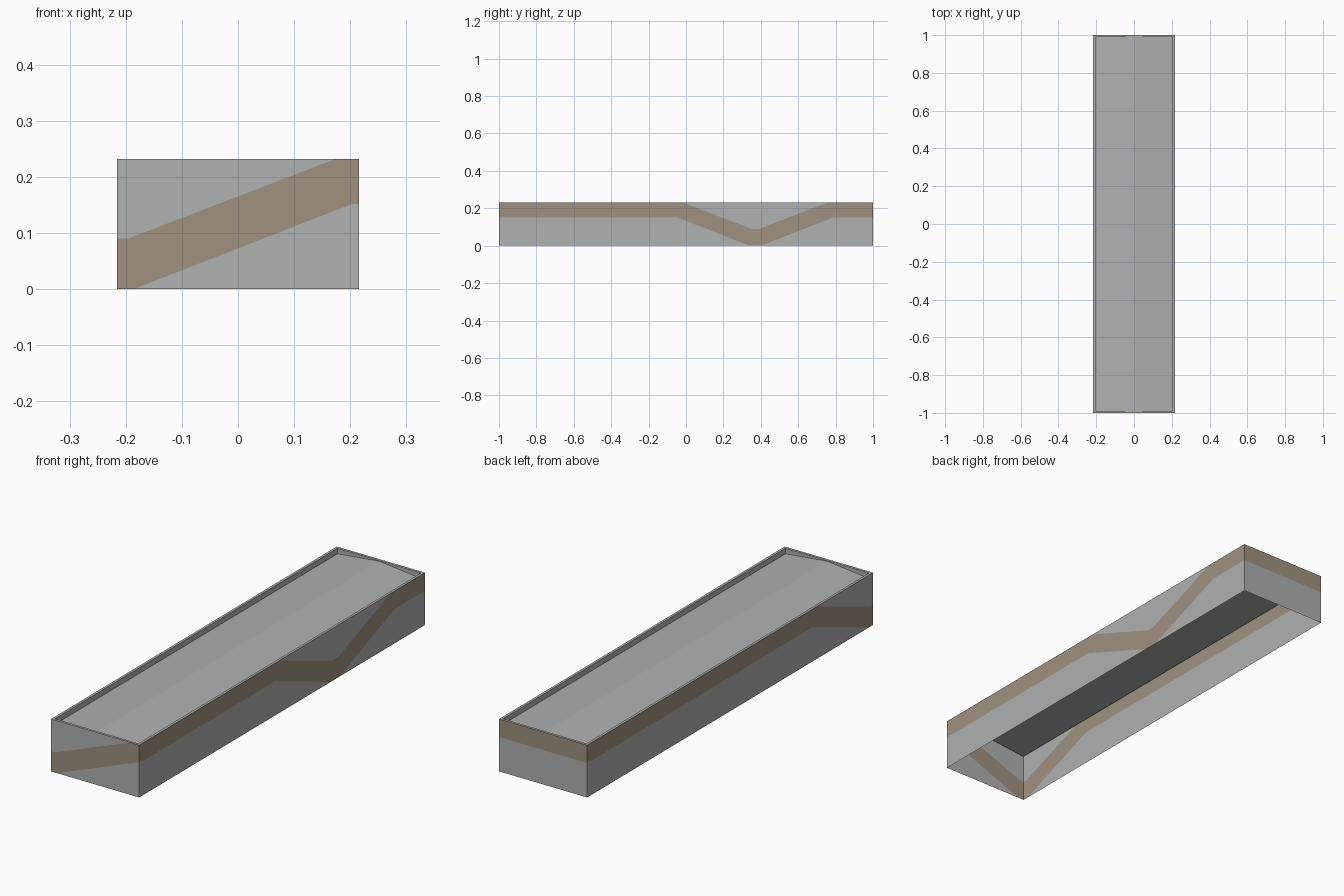
import bpy, bmesh
from mathutils import Vector

cube = bpy.data.objects.get("Cube")
if cube:
    bpy.data.objects.remove(cube, do_unlink=True)

HX, HY, H = 0.216, 1.0, 0.232      # half width, half length, height
RIM = 0.011                        # rim width
EAVE, RIDGE = 0.207, 0.229         # roof heights


def material(name, rgb):
    m = bpy.data.materials.new(name)
    m.use_nodes = True
    m.diffuse_color = (*rgb, 1)
    m.node_tree.nodes["Principled BSDF"].inputs["Base Color"].default_value = (*rgb, 1)
    return m


grey = material("light grey", (0.43, 0.445, 0.435))
tan = material("tan stripe", (0.35, 0.285, 0.215))


def make_object(name, bm, mats):
    bmesh.ops.remove_doubles(bm, verts=bm.verts, dist=1e-5)
    mesh = bpy.data.meshes.new(name)
    bm.to_mesh(mesh)
    bm.free()
    for m in mats:
        mesh.materials.append(m)
    ob = bpy.data.objects.new(name, mesh)
    bpy.context.collection.objects.link(ob)
    return ob


def add_face(bm, points, index=0):
    unique = []
    for p in points:
        if all((Vector(p) - Vector(q)).length > 1e-5 for q in unique):
            unique.append(p)
    if len(unique) > 2:
        bm.faces.new([bm.verts.new(p) for p in unique]).material_index = index


def ramp(d, d0, d1, z0, z1):
    t = min(max((d - d0) / (d1 - d0), 0), 1)
    return z0 + t * (z1 - z0)


# Stripe edges as a function of distance from the low point of the stripe
LOW, HIGH = (0.03, 0.42, 0, 0.152), (0.02, 0.39, 0.09, H)


def wall(name, start, end, dip):
    """Single-skin wall split into columns; dip is the stripe's low point along it."""
    a, b = Vector(start), Vector(end)
    length = (b - a).length
    cuts = {0, length}
    for k in (*LOW[:2], *HIGH[:2]):
        cuts |= {s for s in (dip - k, dip + k) if 0 < s < length}
    if 0 < dip < length:
        cuts.add(dip)
    cuts = sorted(cuts)
    bm = bmesh.new()

    def levels(s):
        d = abs(s - dip)
        p = a.lerp(b, s / length)
        return [(p.x, p.y, z) for z in (0, ramp(d, *LOW), ramp(d, *HIGH), H)]

    for s, t in zip(cuts, cuts[1:]):
        l, r = levels(s), levels(t)
        for i in range(3):
            add_face(bm, (l[i], r[i], r[i + 1], l[i + 1]), int(i == 1))
    return make_object(name, bm, (grey, tan))


# Four striped walls, running counter-clockwise
wall("front_wall", (-HX, -HY), (HX, -HY), 0)
wall("left_wall", (HX, -HY), (HX, HY), HY + 0.37)
wall("back_wall", (HX, HY), (-HX, HY), 9)
wall("right_wall", (-HX, HY), (-HX, -HY), 2 * HY)

# Flat rim and the inner faces that drop to the roof
ix, iy = HX - RIM, HY - RIM
corners = [(-1, -1), (1, -1), (1, 1), (-1, 1)]
rim = bmesh.new()
for (ax, ay), (bx, by) in zip(corners, corners[1:] + corners[:1]):
    ia, ib = (ax * ix, ay * iy), (bx * ix, by * iy)
    add_face(rim, ((ax * HX, ay * HY, H), (bx * HX, by * HY, H), (*ib, H), (*ia, H)))
    lower = [(*ib, EAVE), (*ia, EAVE)]
    if ay == by:
        lower.insert(1, (0, ay * iy, RIDGE))
    add_face(rim, [(*ia, H), (*ib, H)] + lower)
make_object("top_rim", rim, (grey,))

# Shallow gabled roof
roof = bmesh.new()
add_face(roof, ((-ix, -iy, EAVE), (0, -iy, RIDGE), (0, iy, RIDGE), (-ix, iy, EAVE)))
add_face(roof, ((0, -iy, RIDGE), (ix, -iy, EAVE), (ix, iy, EAVE), (0, iy, RIDGE)))
make_object("gabled_roof", roof, (grey,))
